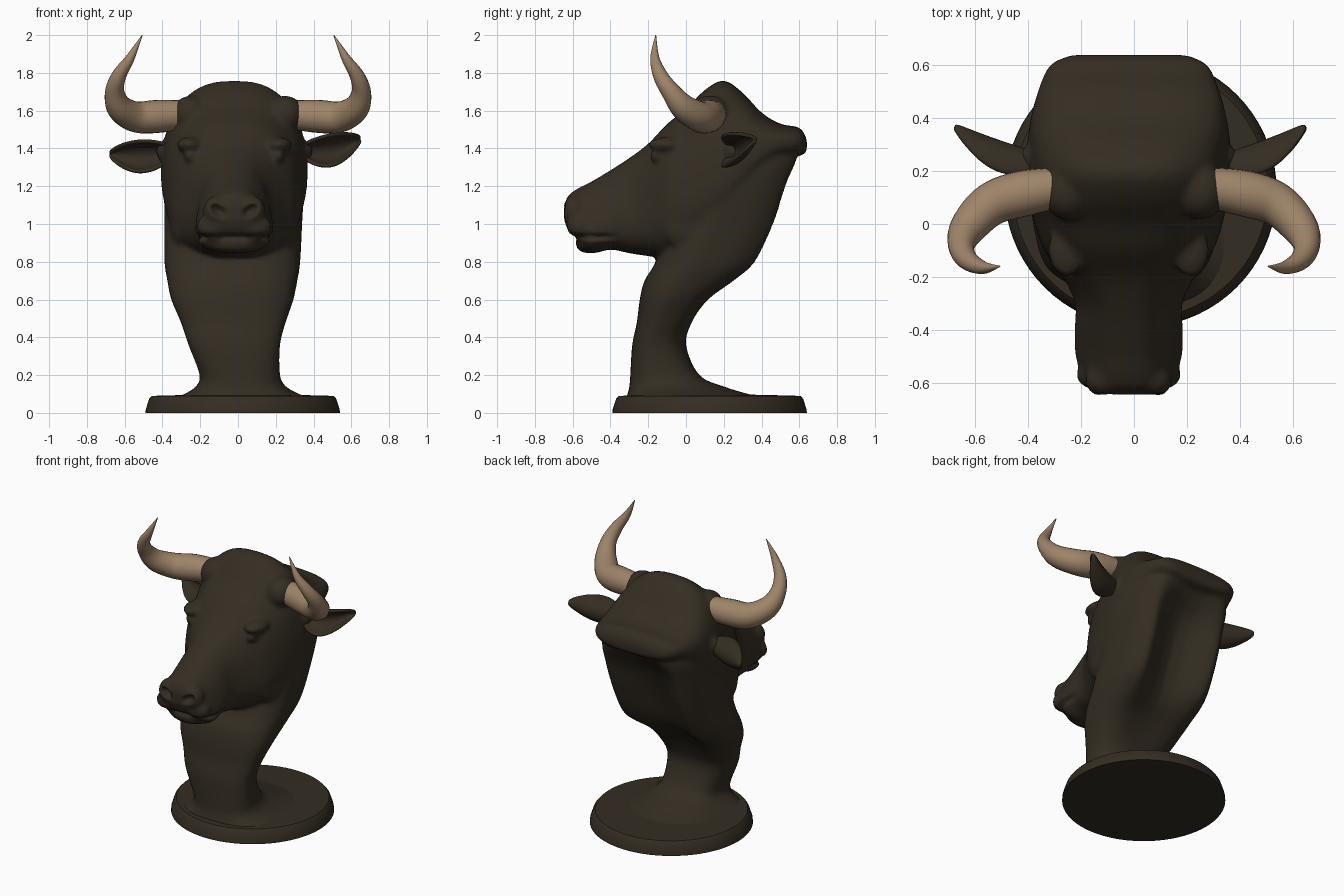
import bpy, bmesh, math
from mathutils import Vector

if "Cube" in bpy.data.objects:
    bpy.data.objects.remove(bpy.data.objects["Cube"], do_unlink=True)

def material(name, rgb):
    m = bpy.data.materials.new(name)
    m.use_nodes = True
    m.diffuse_color = (*rgb, 1)
    bsdf = m.node_tree.nodes["Principled BSDF"]
    bsdf.inputs["Base Color"].default_value = (*rgb, 1)
    bsdf.inputs["Roughness"].default_value = 0.7
    return m

BROWN = material("dark brown hide", (0.034, 0.026, 0.016))
HORN = material("tan horn", (0.34, 0.23, 0.14))

def finish(name, bm, mat):
    bmesh.ops.recalc_face_normals(bm, faces=bm.faces)
    me = bpy.data.meshes.new(name)
    bm.to_mesh(me)
    bm.free()
    ob = bpy.data.objects.new(name, me)
    bpy.context.collection.objects.link(ob)
    me.materials.append(mat)
    me.polygons.foreach_set("use_smooth", [True] * len(me.polygons))
    return ob

def skin(bm, rings, closed=True):
    """Join rings of points with quads, capping closed rings at both ends."""
    vs = [[bm.verts.new(p) for p in r] for r in rings]
    n = len(vs[0])
    for a, b in zip(vs, vs[1:]):
        for i in range(n if closed else n - 1):
            j = (i + 1) % n
            bm.faces.new((a[i], a[j], b[j], b[i]))
    if closed:
        bm.faces.new(vs[0])
        bm.faces.new(vs[-1])

def unit_ring(power, n=40):
    for i in range(n):
        a = 2 * math.pi * i / n
        c, s = math.cos(a), math.sin(a)
        yield (math.copysign(abs(c) ** (2 / power), c),
               math.copysign(abs(s) ** (2 / power), s))

def smooth_rows(rows, steps=4):
    """Catmull-Rom interpolation through rows of numbers."""
    rows = [Vector(r) for r in rows]
    out = []
    for k in range(len(rows) - 1):
        p0, p1 = rows[max(k - 1, 0)], rows[k]
        p2, p3 = rows[k + 1], rows[min(k + 2, len(rows) - 1)]
        for s in range(steps):
            t = s / steps
            out.append(p1 + (p2 - p0) * (t / 2)
                       + (2 * p0 - 5 * p1 + 4 * p2 - p3) * (t * t / 2)
                       + (3 * p1 - p0 - 3 * p2 + p3) * (t ** 3 / 2))
    return out + [rows[-1]]

def blob(bm, loc, size):
    res = bmesh.ops.create_uvsphere(bm, u_segments=24, v_segments=16, radius=1)
    for v in res["verts"]:
        v.co = Vector([c * s + l for c, s, l in zip(v.co, size, loc)])

# head: sections along y (y, top, bottom, half width, top taper)
body = bmesh.new()
HEAD = [(-.645, 1.1, 1.02, .07, .1), (-.62, 1.155, .96, .125, .2),
        (-.56, 1.195, .9, .165, .3), (-.5, 1.225, .845, .185, .33),
        (-.4, 1.285, .865, .19, .3), (-.3, 1.35, .845, .195, .2),
        (-.2, 1.425, .83, .245, .12), (-.1, 1.53, .815, .315, .1),
        (0, 1.61, .82, .35, .1), (.1, 1.71, .87, .37, .1),
        (.2, 1.76, .95, .38, .13), (.3, 1.695, 1.08, .38, .1),
        (.4, 1.59, 1.24, .37, .05), (.5, 1.53, 1.33, .345, 0),
        (.6, 1.51, 1.36, .3, 0), (.64, 1.45, 1.38, .22, 0)]
rings = []
for y, top, low, w, taper in smooth_rows(HEAD):
    mid, h = (top + low) / 2, (top - low) / 2
    rings.append([(-.02 + w * c * (1 - taper * s), y, mid + h * s)
                  for c, s in unit_ring(2.6)])
skin(body, rings)

# neck: sections up z (z, front, back, centre x, half width, hollow of the back)
NECK = [(.06, -.325, .5, .02, .4, 0), (.1, -.31, .33, .02, .3, 0),
        (.14, -.3, .2, .015, .235, 0), (.2, -.295, .07, .01, .21, 0),
        (.36, -.285, .0, -.02, .24, 0), (.48, -.26, .05, -.025, .275, .02),
        (.6, -.245, .16, -.03, .32, .06), (.7, -.22, .32, -.03, .34, .13),
        (.8, -.16, .445, -.03, .355, .2), (1, -.08, .545, -.025, .36, .22),
        (1.2, .0, .605, -.02, .365, .18), (1.34, .1, .645, -.02, .35, .09),
        (1.45, .15, .63, -.02, .31, 0)]
rings = []
for z, front, back, cx, w, hollow in smooth_rows(NECK):
    mid, d = (front + back) / 2, (back - front) / 2
    rings.append([(cx + w * c * (1 - .1 * s), mid + d * s
                   - hollow * max(s, 0) ** 2 * max(0, 1 - 1.6 * c * c), z)
                  for c, s in unit_ring(2.6)])
skin(body, rings)

# brows, eyes, cheeks, nostril wings, horn roots, ear roots and lips
for side in (-1, 1):
    def pair(x, y, z, size):
        blob(body, (-.02 + side * x, y, z), size)
    pair(.235, -.1, 1.42, (.07, .1, .04))
    pair(.232, -.145, 1.36, (.035, .05, .032))
    pair(.27, .03, 1.0, (.07, .16, .15))
    pair(.095, -.59, 1.07, (.07, .065, .08))
    pair(.11, -.57, .985, (.09, .06, .07))
    pair(.36, .25, 1.385, (.055, .05, .06))
    blob(body, (side * .25, .125, 1.58), (.1, .11, .1))
blob(body, (-.02, -.52, .895), (.14, .065, .05))
head = finish("head_and_neck", body, BROWN)

# blend the overlapping volumes into one skin
remesh = head.modifiers.new("blend", "REMESH")
remesh.mode = "VOXEL"
remesh.voxel_size = .014
relax = head.modifiers.new("relax", "SMOOTH")
relax.factor, relax.iterations = .5, 8
graph = bpy.context.evaluated_depsgraph_get()
head.data = bpy.data.meshes.new_from_object(head.evaluated_get(graph))
head.modifiers.clear()
head.data.polygons.foreach_set("use_smooth", [True] * len(head.data.polygons))

# press in the nostrils and the mouth groove
for v in head.data.vertices:
    p = v.co
    if p.y < -.35:
        off = abs(p.x + .02)
        hole = math.hypot((off - .085) / .045, (p.z - 1.07 - .4 * (off - .085)) / .035)
        if hole < 1 and p.y < -.55:
            p.y += .05 * (1 - hole * hole)
        groove = 1 - abs(p.z - .932) / .022
        if groove > 0:
            inward = Vector((-.02 - p.x, -.45 - p.y, 0)).normalized()
            v.co = p + inward * .025 * groove * min(1, (-.35 - p.y) / .1)

# round plinth with a softened rim
base = bmesh.new()
PROFILE = [(.515, 0), (.513, .02), (.495, .075), (.482, .09), (.3, .095), (.02, .1)]
skin(base, [[(.025 + r * c, .125 + r * s, z) for c, s in unit_ring(2, 72)]
            for r, z in PROFILE])
plinth = finish("plinth", base, BROWN)
plinth.select_set(True)
bpy.context.view_layer.objects.active = plinth
bpy.ops.object.shade_smooth_by_angle(angle=math.radians(40))
plinth.select_set(False)

# horns: tapered tubes along a curling path (x, y, z, radius)
PATH = [(.27, .14, 1.58, .075), (.42, .115, 1.57, .087), (.54, .075, 1.567, .082),
        (.625, -.01, 1.615, .07), (.653, -.08, 1.7, .051), (.63, -.135, 1.785, .039),
        (.57, -.165, 1.88, .024), (.507, -.16, 2, .002)]

def horn(name, side):
    rows = smooth_rows(PATH, 6)
    pts = [Vector(r[:3]) for r in rows]
    normal = Vector((0, 0, 1))
    rings = []
    for i, p in enumerate(pts):
        t = (pts[min(i + 1, len(pts) - 1)] - pts[max(i - 1, 0)]).normalized()
        normal = (normal - t * normal.dot(t)).normalized()
        other = t.cross(normal)
        ring = [p + (normal * c + other * s) * rows[i][3] for c, s in unit_ring(2, 24)]
        rings.append([(side * q.x, q.y, q.z) for q in ring])
    bm = bmesh.new()
    skin(bm, rings)
    finish(name, bm, HORN)

# ears: cupped leaves, open to the front
def ear(name, side, start, tip, bend):
    rings = []
    for i in range(21):
        u = i / 20
        x = start[0] + (tip[0] - start[0]) * u
        y = start[1] + (tip[1] - start[1]) * u ** 2.3
        z = start[2] + (tip[2] - start[2]) * u - bend * math.sin(math.pi * u)
        w = .035 * (1 - u) + .06 * max(0, math.sin(math.pi * u ** 1.1)) ** .7 + .004
        arc = [math.pi * (j / 12 - .5) for j in range(13)]
        rings.append([(side * x, y + w * (1.4 * math.cos(a) - .75), z + w * math.sin(a))
                      for a in arc])
    bm = bmesh.new()
    skin(bm, rings, closed=False)
    ob = finish(name, bm, BROWN)
    shell = ob.modifiers.new("thickness", "SOLIDIFY")
    shell.thickness, shell.offset = .02, 0
    ob.modifiers.new("round", "SUBSURF").levels = 1

horn("left_horn", 1)
horn("right_horn", -1)
ear("left_ear", 1, (.36, .235, 1.385), (.65, .365, 1.45), .025)
ear("right_ear", -1, (.37, .235, 1.375), (.68, .365, 1.37), .015)
